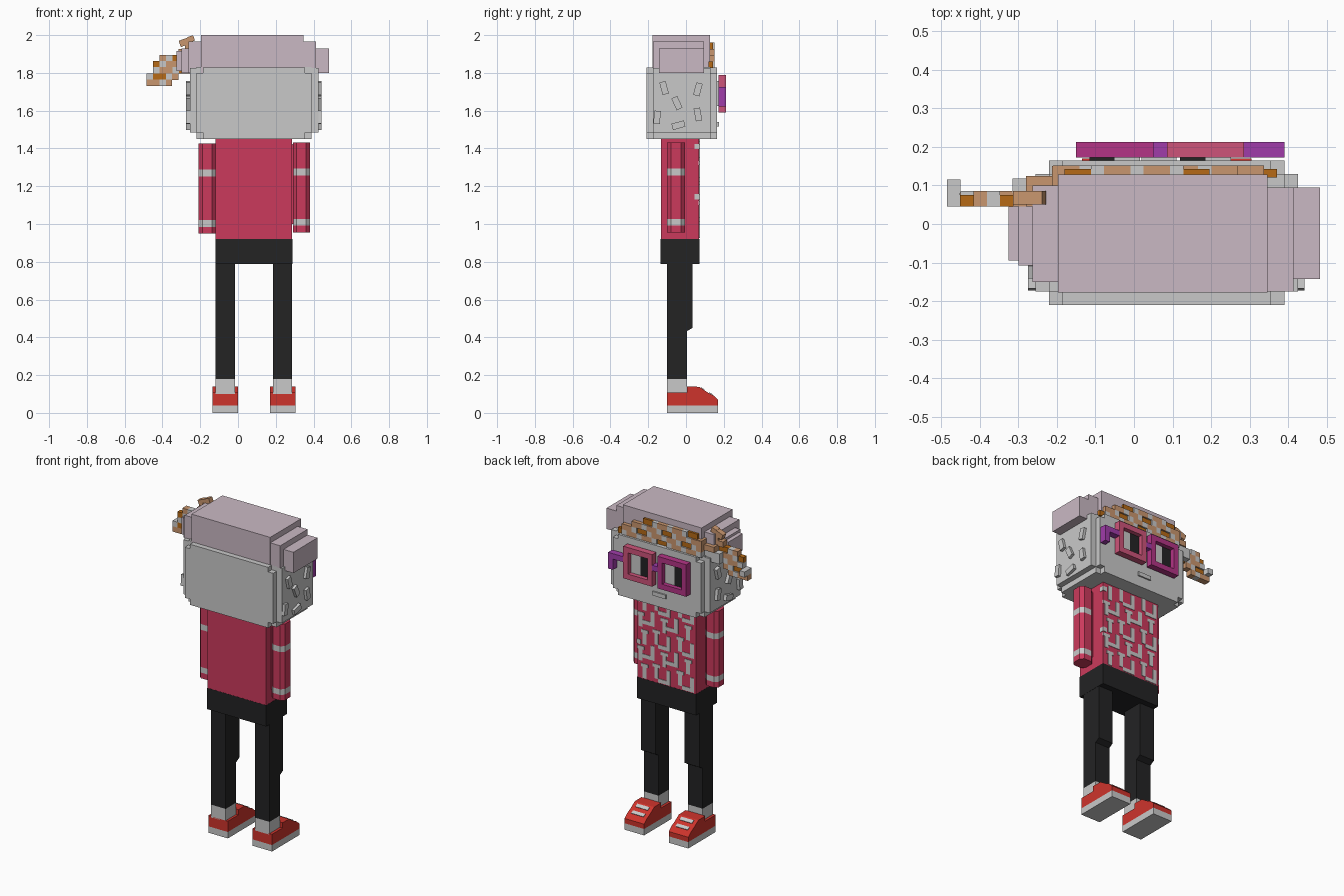
import bpy, bmesh, math
from mathutils import Matrix, Vector

if "Cube" in bpy.data.objects:
    bpy.data.objects.remove(bpy.data.objects["Cube"])

# ---- colours -------------------------------------------------------------
def lin(c):
    c /= 255
    return c / 12.92 if c < 0.04045 else ((c + 0.055) / 1.055) ** 2.4

PALETTE = {
    "light_grey": (201, 201, 201), "mauve": (202, 185, 196), "tan": (201, 150, 110),
    "brown": (182, 106, 22), "crimson": (203, 58, 92), "black": (35, 35, 36),
    "red": (206, 52, 44), "pink": (206, 84, 122), "magenta": (180, 52, 134),
    "purple": (160, 60, 170)}
MATS = {}
for n, rgb in PALETTE.items():
    m = bpy.data.materials.new(n)
    m.diffuse_color = (*[lin(c) for c in rgb], 1)
    m.use_nodes = True
    m.node_tree.nodes["Principled BSDF"].inputs["Base Color"].default_value = m.diffuse_color
    MATS[n] = m
IDX = {n: i for i, n in enumerate(PALETTE)}

# ---- helpers -------------------------------------------------------------
def prism(bm, pts, axis, a, b, mat):
    """Extrude a 2D profile from a to b along the axis (x: pts are y,z; z: pts are x,y)."""
    place = (lambda p, t: (t, p[0], p[1])) if axis == "x" else (lambda p, t: (p[0], p[1], t))
    lo = [bm.verts.new(place(p, a)) for p in pts]
    hi = [bm.verts.new(place(p, b)) for p in pts]
    n = len(pts)
    faces = [bm.faces.new(lo[::-1]), bm.faces.new(hi)]
    faces += [bm.faces.new((lo[i], lo[(i + 1) % n], hi[(i + 1) % n], hi[i])) for i in range(n)]
    for f in faces:
        f.material_index = IDX[mat]
    return lo + hi

def box(bm, x0, x1, y0, y1, z0, z1, mat, rot=None):
    vs = prism(bm, [(x0, y0), (x1, y0), (x1, y1), (x0, y1)], "z", z0, z1, mat)
    if rot:
        axis, deg = rot
        c = Vector(((x0 + x1) / 2, (y0 + y1) / 2, (z0 + z1) / 2))
        bmesh.ops.rotate(bm, verts=vs, cent=c, matrix=Matrix.Rotation(math.radians(deg), 3, axis))

def finish(name, bm):
    bmesh.ops.recalc_face_normals(bm, faces=bm.faces)
    used = sorted({f.material_index for f in bm.faces})
    for f in bm.faces:
        f.material_index = used.index(f.material_index)
    me = bpy.data.meshes.new(name)
    bm.to_mesh(me)
    bm.free()
    names = list(PALETTE)
    for i in used:
        me.materials.append(MATS[names[i]])
    ob = bpy.data.objects.new(name, me)
    bpy.context.collection.objects.link(ob)

def boxes(name, mat, *dims):
    bm = bmesh.new()
    for d in dims:
        box(bm, *d, mat)
    finish(name, bm)

# ---- head: overlapping slabs give the stepped corners ---------------------
boxes("head", "light_grey",
      (-.22, .39, -.175, .13, 1.45, 1.83),
      (-.255, .425, -.175, .13, 1.485, 1.825),
      (-.185, .355, -.21, .165, 1.45, 1.828),
      (-.22, .39, -.21, .165, 1.485, 1.80))
boxes("mouth", "light_grey", (.02, .11, .16, .174, 1.515, 1.54))

# small raised studs on both sides of the head
bm = bmesh.new()
for y, z, tilt in ((-.116, 1.72, 15), (.063, 1.713, -15), (-.048, 1.64, 25),
                   (-.153, 1.565, -5), (.063, 1.58, 10), (-.04, 1.523, -75)):
    for x0, x1 in ((.42, .442), (-.275, -.25)):
        box(bm, x0, x1, y - .017, y + .017, z - .034, z + .034, "light_grey", ("X", tilt))
finish("head_studs", bm)

# ---- hat -----------------------------------------------------------------
boxes("hat", "mauve",
      (-.197, .346, -.177, .128, 1.80, 2.0),
      (.346, .414, -.175, .095, 1.80, 1.965),
      (.414, .482, -.142, .095, 1.80, 1.93),
      (-.263, -.197, -.15, .10, 1.80, 1.965),
      (-.30, -.263, -.107, .045, 1.80, 1.93),
      (-.325, -.30, -.095, .045, 1.81, 1.915))

# ---- hair: checkered little blocks ----------------------------------------
C = .0342
def hair_rows(name, rows, y0, y1):
    bm = bmesh.new()
    for r, (z, xa, xb) in enumerate(rows):
        for k in range(round((xb - xa) / C)):
            x = xa + k * C
            g = round(x / C) + 2 * r
            mat = "light_grey" if g % 3 == 0 else ("brown" if (g // 3 + r) % 3 == 0 else "tan")
            depth = y1 - (.01 if mat == "brown" else 0)
            box(bm, x, x + C, y0, depth, z, z + C, mat)
    finish(name, bm)

hair_rows("hair_fringe", [(1.825, -.21, .37), (1.859, -.21, .335), (1.893, -.21, .27),
                          (1.927, -.18, .20)], .12, .152)
hair_rows("hair_tuft", [(1.73, -.485, -.348), (1.763, -.485, -.314), (1.796, -.45, -.245),
                        (1.829, -.45, -.21), (1.86, -.416, -.21), (1.893, -.314, -.21),
                        (1.927, -.28, -.21)], .045, .085)
bm = bmesh.new()
box(bm, -.31, -.255, .05, .085, 1.945, 1.98, "tan", ("Y", -20))
box(bm, -.265, -.232, .05, .085, 1.965, 1.995, "tan", ("Y", -20))
box(bm, -.485, -.45, .08, .115, 1.763, 1.797, "light_grey")
box(bm, -.315, -.21, .08, .118, 1.80, 1.865, "light_grey")
box(bm, -.28, -.20, .08, .125, 1.865, 1.90, "tan")
box(bm, -.213, -.18, .10, .15, 1.86, 1.93, "tan")
finish("hair_loose_blocks", bm)

# ---- glasses --------------------------------------------------------------
for side, x, mat in (("left", -.15, "magenta"), ("right", .085, "pink")):
    w, z0, z1, t = .2, 1.59, 1.79, .034
    boxes(side + "_glasses_frame", mat,
          (x, x + w, .172, .212, z0, z0 + t), (x, x + w, .172, .212, z1 - t, z1),
          (x, x + t, .172, .212, z0 + t, z1 - t), (x + w - t, x + w, .172, .212, z0 + t, z1 - t))
    bm = bmesh.new()
    box(bm, x + t, x + w / 2, .163, .185, z0 + t, z1 - t, "black")
    box(bm, x + w / 2, x + w - t, .163, .185, z0 + t, z1 - t, "light_grey")
    finish(side + "_eye", bm)
boxes("glasses_bridge_and_arm", "purple",
      (.05, .085, .172, .212, 1.69, 1.724), (.285, .39, .172, .212, 1.69, 1.724),
      (.356, .39, .172, .212, 1.623, 1.69))

# ---- shirt with a stepped line pattern on the face side ---------------------
boxes("shirt", "crimson", (-.118, .287, -.133, .07, .92, 1.452))
bm = bmesh.new()
W = .026
for c in range(5):
    for k in range(5):
        x = -.105 + c * .082 + (.027 if k % 2 else 0)
        z = .925 + k * .106 + (.02 if c % 2 else 0)
        top = min(z + .09, 1.45)
        box(bm, x, x + W, .066, .073, z, top, "light_grey")
        if (c + k) % 2 == 0 and c < 4:
            box(bm, x + W, x + .082, .066, .073, z, z + .024, "light_grey")
        elif k < 4:
            box(bm, x - .012, x + W + .012, .066, .073, top - .02, top, "light_grey")
for z in (1.41, 1.145):                     # marks wrapping round the corner
    box(bm, .262, .289, .045, .073, z - .014, z + .014, "light_grey")
finish("shirt_pattern", bm)

# ---- sleeves: eight-sided tubes with grey bands -----------------------------
for side, x0, x1, dz in (("left", -.208, -.118, 0), ("right", .29, .38, .006)):
    y0, y1, c = -.1, -.006, .02
    octo = [(x0 + c, y0), (x1 - c, y0), (x1, y0 + c), (x1, y1 - c),
            (x1 - c, y1), (x0 + c, y1), (x0, y1 - c), (x0, y0 + c)]
    cuts = (.95, .985, 1.02, 1.252, 1.288, 1.425)
    bm = bmesh.new()
    for i in range(5):
        prism(bm, octo, "z", cuts[i] + dz, cuts[i + 1] + dz, "light_grey" if i % 2 else "crimson")
    finish(side + "_sleeve", bm)
boxes("right_shoulder_joint", "crimson", (.28, .295, -.085, -.02, 1.0, 1.42))

# ---- trousers, socks and shoes ----------------------------------------------
boxes("trouser_waist", "black", (-.119, .288, -.134, .071, .788, .92))
for side, x0, x1, s0, s1 in (("left", -.118, -.015, -.135, 0), ("right", .186, .287, .17, .305)):
    bm = bmesh.new()
    prism(bm, [(-.1, .18), (.004, .18), (.004, .432), (.034, .45), (.034, .80), (-.1, .80)],
          "x", x0, x1, "black")
    finish(side + "_trouser_leg", bm)
    boxes(side + "_sock", "light_grey", (x0, x1, -.1, .004, .10, .18))
    boxes(side + "_shoe_sole", "light_grey", (s0, s1, -.1, .17, 0, .04))
    bm = bmesh.new()
    prism(bm, [(-.1, .04), (.17, .04), (.17, .07), (.145, .093), (.115, .108), (.07, .138),
               (.004, .14), (.004, .107), (-.1, .107)], "x", s0, s1, "red")
    finish(side + "_shoe_upper", bm)
    # two lace strips lying on the sloping front
    bm = bmesh.new()
    for y, z, tilt in ((.088, .126, -33), (.130, .1005, -27)):
        box(bm, s0 + .025, s1 - .025, y - .011, y + .011, z - .003, z + .004, "light_grey", ("X", tilt))
    finish(side + "_shoe_laces", bm)
